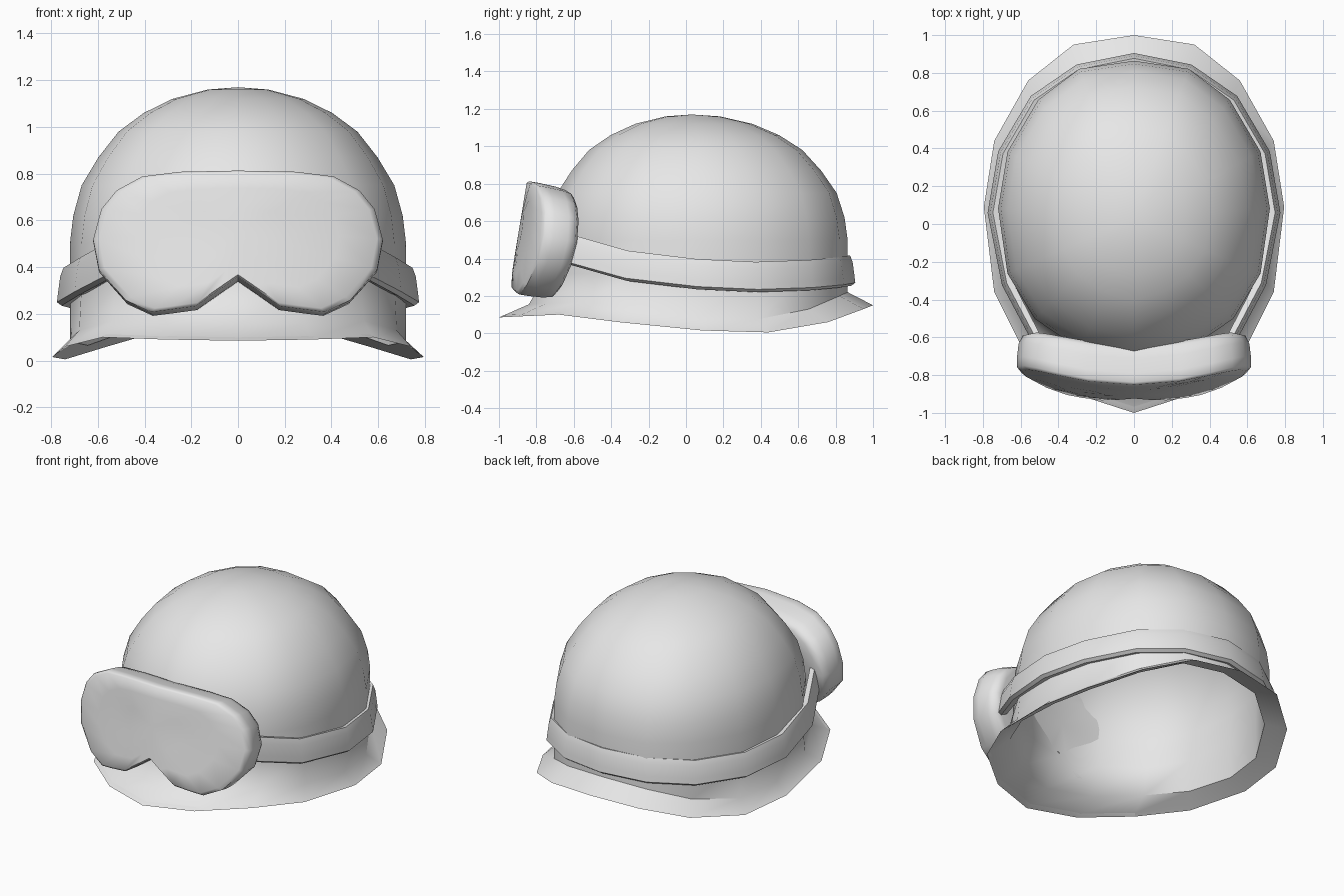
import bpy, bmesh, math
from mathutils import Vector

cube = bpy.data.objects.get("Cube")
if cube:
    bpy.data.objects.remove(cube)

grey = bpy.data.materials.new("plain grey")
grey.use_nodes = True
grey.diffuse_color = (0.8, 0.8, 0.8, 1)
grey.node_tree.nodes["Principled BSDF"].inputs["Base Color"].default_value = (0.8, 0.8, 0.8, 1)


def loft(name, rings, closed=True, tip_start=None, tip_end=None, caps=False, angle=50):
    """Skin a list of point rings; tips close an end with a fan."""
    bm = bmesh.new()
    vs = [[bm.verts.new(p) for p in r] for r in rings]
    n = len(rings[0])
    for a, b in zip(vs, vs[1:]):
        for i in range(n if closed else n - 1):
            j = (i + 1) % n
            bm.faces.new((a[i], a[j], b[j], b[i]))
    for tip, ring in ((tip_start, vs[0]), (tip_end, vs[-1])):
        if tip is not None:
            t = bm.verts.new(tip)
            for i in range(n):
                bm.faces.new((t, ring[i], ring[(i + 1) % n]))
    if caps:
        bm.faces.new(vs[0])
        bm.faces.new(vs[-1])
    bmesh.ops.recalc_face_normals(bm, faces=bm.faces)
    me = bpy.data.meshes.new(name)
    bm.to_mesh(me)
    bm.free()
    me.materials.append(grey)
    ob = bpy.data.objects.new(name, me)
    bpy.context.collection.objects.link(ob)
    bpy.ops.object.select_all(action="DESELECT")
    ob.select_set(True)
    bpy.context.view_layer.objects.active = ob
    bpy.ops.object.shade_smooth_by_angle(angle=math.radians(angle))
    return ob


def mirrored(half):
    """Close a half outline whose first and last points lie on x = 0."""
    return half + [Vector((-p.x, p.y, p.z)) for p in half[-2:0:-1]]


# Helmet shell: brim edge, skirt and dome, with a thin inner wall
brim = mirrored([Vector(p) for p in (
    (0, 1, .15), (.32, .95, .13), (.56, .76, .06), (.74, .44, .005), (.795, .09, .015),
    (.74, -.36, .06), (.58, -.68, .1), (.31, -.9, .09), (0, -1, .085))])
MID = .03


def dome_ring(scale, z, inset=0.0):
    ring = []
    for p in brim:
        d = p.y - MID
        q = Vector((p.x * .905, d * (.86 if d > 0 else .75), 0)) * scale
        q -= q.normalized() * inset
        ring.append(Vector((q.x, q.y + MID, z)))
    return ring


def join_ring(inset, lift):
    ring = []
    for p, q in zip(brim, dome_ring(1, 0, inset)):
        r = q.lerp(p, max(0, -p.y) * .38)
        r.z = p.z + lift
        ring.append(r)
    return ring


profile = [(.18, 1.16), (.39, 1.12), (.56, 1.06), (.71, .98), (.83, .87),
           (.93, .75), (.98, .62), (1, .5), (1, .32)]
outer = [dome_ring(s, z) for s, z in profile]
inner = [dome_ring(s, z - .03 * (1 - s), .03) for s, z in profile]
lip = [Vector((p.x * .975, p.y * .975, p.z + .012)) for p in brim]
rings = outer + [join_ring(0, .07), brim, lip, join_ring(.03, .06)] + inner[::-1]
loft("helmet_shell", rings, tip_start=(0, MID, 1.17), tip_end=(0, MID, 1.14))

# Goggle strap: a rounded band from one side of the goggles round the back
half = [(0, .895, .335), (.3, .835, .325), (.54, .67, .31), (.71, .38, .3),
        (.765, .06, .315), (.69, -.32, .36), (.52, -.64, .45)]
path = [Vector(p) for p in half]
path = [Vector((-p.x, p.y, p.z)) for p in path[:0:-1]] + path
band = [(-.05, .075), (-.018, .082), (-.004, .045), (.006, -.03),
        (.01, -.065), (-.01, -.08), (-.05, -.07)]
strap = []
for p in path:
    out = Vector((p.x, p.y - MID, 0)).normalized()
    strap.append([p + out * o + Vector((0, 0, h)) for o, h in band])
loft("goggle_strap", strap, caps=True)

# Goggles: tilted, wrapped lens with a nose notch and a rounded frame behind
outline = mirrored([Vector(p) for p in (
    (0, 0, .815), (.25, 0, .81), (.41, 0, .79), (.52, 0, .73), (.585, 0, .65),
    (.62, 0, .52), (.595, 0, .39), (.48, 0, .26), (.37, 0, .21), (.29, 0, .22),
    (.18, 0, .235), (.08, 0, .305), (0, 0, .36))])
CENTRE = .56


def goggle_ring(scale, depth, shift=0.0):
    ring = []
    for p in outline:
        x = p.x * scale
        z = CENTRE + (p.z - CENTRE) * scale
        y = -.85 - (.815 - z) * .165 + .13 * (x / .62) ** 2
        ring.append(Vector((x, y + depth, z - depth * .17 + shift)))
    return ring


shape = [(.35, 0), (.7, 0), (.96, 0), (1, .012), (1, .06), (.985, .14), (.95, .19), (.88, .215), (.6, .22)]
loft("goggles", [goggle_ring(s, d) for s, d in shape],
     tip_start=(0, -.892, CENTRE), tip_end=(0, -.67, CENTRE - .04))
